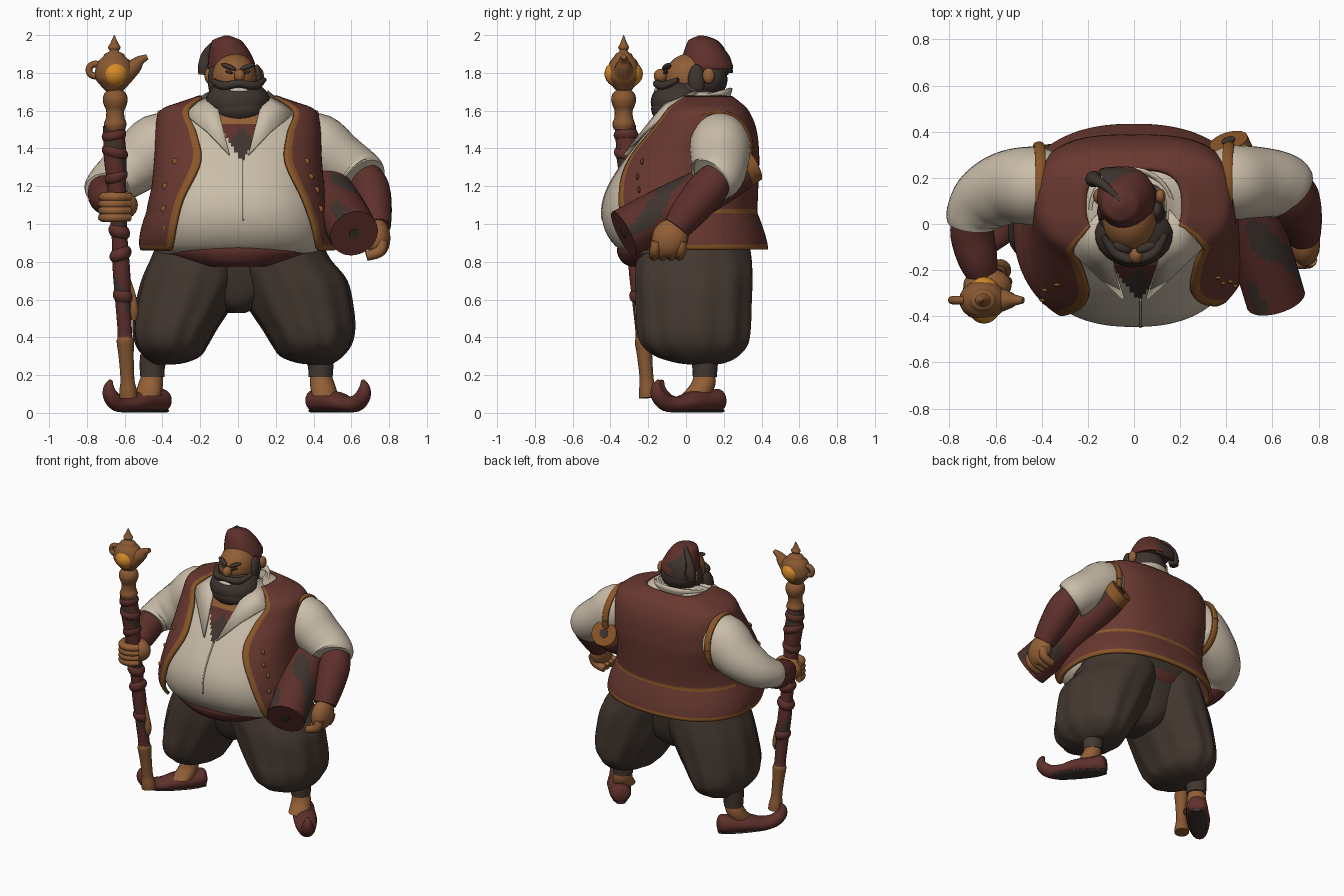
import bpy, bmesh, math
from mathutils import Vector, Matrix

if "Cube" in bpy.data.objects:
    bpy.data.objects.remove(bpy.data.objects["Cube"])

def mat(name, r, g, b):
    m = bpy.data.materials.new(name)
    m.diffuse_color = [((c / 255 + .055) / 1.055) ** 2.4 for c in (r, g, b)] + [1]
    m.use_nodes = True
    m.node_tree.nodes["Principled BSDF"].inputs["Base Color"].default_value = m.diffuse_color
    return m

RED, MAROON = mat("vest red", 104, 56, 48), mat("maroon", 94, 48, 43)
WHITE, PANTS = mat("cream cloth", 202, 189, 169), mat("dark brown cloth", 68, 56, 48)
SKIN, GOLD = mat("skin", 146, 95, 54), mat("gold trim", 138, 86, 40)
HAIR, FLAME = mat("hair", 62, 52, 46), mat("flame orange", 214, 140, 40)
BRONZE = mat("bronze", 136, 88, 50)

def make(name, bm, mats, rule=None, solid=0, angle=50):
    bmesh.ops.recalc_face_normals(bm, faces=bm.faces)
    bm.normal_update()
    if rule:
        for i, f in enumerate(bm.faces):
            f.material_index = int(rule(i, f.calc_center_median(), f.normal))
    me = bpy.data.meshes.new(name)
    bm.to_mesh(me)
    bm.free()
    for m in mats:
        me.materials.append(m)
    me.shade_smooth()
    me.set_sharp_from_angle(angle=math.radians(angle))
    o = bpy.data.objects.new(name, me)
    bpy.context.collection.objects.link(o)
    if solid:
        md = o.modifiers.new("thickness", "SOLIDIFY")
        md.thickness, md.offset = solid, 0
    return o

def spline(pts, k):
    out, n = [], len(pts)
    for i in range(n - 1):
        a, b, c, d = pts[max(i - 1, 0)], pts[i], pts[i + 1], pts[min(i + 2, n - 1)]
        for j in range(k):
            t = j / k
            out.append([.5 * (2 * q + (r - p) * t + (2 * p - 5 * q + 4 * r - s) * t * t
                        + (3 * q - p - 3 * r + s) * t ** 3) for p, q, r, s in zip(a, b, c, d)])
    return out + [list(pts[-1])]

def tube(name, pts, mats, n=20, k=4, ref=(0, 0, 1), ripple=0, rule=None, flat=False):
    """Smooth tube through points (x, y, z, radius[, second radius]); flat keeps the rings level."""
    rows = spline([p if len(p) == 5 else (*p, p[3]) for p in pts], k)
    c = [Vector(r[:3]) for r in rows]
    bm, rings = bmesh.new(), []
    for i, r in enumerate(rows):
        T = (c[min(i + 1, len(c) - 1)] - c[max(i - 1, 0)]).normalized()
        if flat:
            T, ref = Vector((0, 0, 1)), (0, 1, 0)
        side = T.cross(Vector(ref)).normalized()
        up = side.cross(T)
        ring = []
        for j in range(n):
            t = math.tau * j / n
            w = 1 + ripple * math.sin(11 * t) * math.sin(math.pi * i / (len(rows) - 1))
            ring.append(bm.verts.new(c[i] + side * (r[3] * w * math.cos(t)) + up * (r[4] * w * math.sin(t))))
        rings.append(ring)
    for p, q in zip(rings, rings[1:]):
        for j in range(n):
            bm.faces.new((p[j], p[(j + 1) % n], q[(j + 1) % n], q[j]))
    bm.faces.new(rings[0])
    bm.faces.new(rings[-1])
    return make(name, bm, mats, rule)

def grid(name, f, nu, nv, mats, rule=None, solid=0):
    bm = bmesh.new()
    v = [[bm.verts.new(f(i / nu, j / nv)) for i in range(nu + 1)] for j in range(nv + 1)]
    for j in range(nv):
        for i in range(nu):
            bm.faces.new((v[j][i], v[j][i + 1], v[j + 1][i + 1], v[j + 1][i]))
    return make(name, bm, mats, rule, solid)

def ball(name, c, r, m, rot=(0, 0, 0)):
    bm = bmesh.new()
    bmesh.ops.create_uvsphere(bm, u_segments=24, v_segments=14, radius=1)
    M = Matrix.Translation(c)
    for a, ax in zip(rot, "XYZ"):
        M = M @ Matrix.Rotation(math.radians(a), 4, ax)
    bm.transform(M @ Matrix.Diagonal((*r, 1)))
    return make(name, bm, [m])

# torso profile: height, front, back, half width
TORSO = spline([(.82, -.27, .30, .40), (.88, -.37, .33, .45), (.97, -.43, .345, .465), (1.08, -.445, .35, .455),
                (1.2, -.41, .355, .43), (1.36, -.31, .36, .415), (1.5, -.20, .345, .41), (1.595, -.14, .305, .385),
                (1.635, -.11, .265, .29), (1.67, -.08, .22, .19), (1.70, -.06, .18, .14)], 8)
P = .85

def lookup(table, z):
    for a, b in zip(table, table[1:]):
        if z <= b[0]:
            break
    t = min(max((z - a[0]) / (b[0] - a[0]), 0), 1)
    return [p + (q - p) * t for p, q in zip(a, b)]

def surf(z, t, off=0):
    _, yf, yb, hw = lookup(TORSO, z)
    c, s = math.cos(t), math.sin(t)
    p = P if s < 0 else P - .2 * min(max((z - 1.1) / .25, 0), 1)
    return Vector(((hw + off) * math.copysign(abs(c) ** p, c),
                   (yf + yb) / 2 + ((yb - yf) / 2 + off) * math.copysign(abs(s) ** p, s), z))

def angle_at(x, z):
    return math.acos(min(abs(x) / lookup(TORSO, z)[3], .93) ** (1 / P))

def on_front(x, z, off=0):
    a = angle_at(x, z)
    return surf(z, -a if x > 0 else math.pi + a, off)

def shirt_rule(i, c, n):
    x = abs(c.x - .02)
    if c.y > 0 and c.z < .95:
        return 4
    if c.y > .02 or c.z < 1.33 or x > (c.z - 1.33) * .62:
        return 0
    if x < .075 - abs(c.z - 1.42) * .8:
        return 3
    return 2 if c.z < 1.53 else 1
grid("shirt", lambda u, v: surf(.82 + .88 * v, u * math.tau), 220, 140, [WHITE, SKIN, MAROON, HAIR, PANTS], shirt_rule)
grid("shirt_placket", lambda u, v: on_front(.024 + .008 * u, 1.02 + .32 * v, .002), 1, 24, [WHITE], solid=.005)

# open vest with gold edging
EDGE = spline([(.85, -.32, .38), (1.0, -.31, .37), (1.13, -.28, .33), (1.33, -.19, .24),
               (1.48, -.21, .25), (1.6, -.25, .28), (1.68, -.16, .16)], 8)
def vest(u, v):
    z = .865 + .805 * v
    _, xl, xr = lookup(EDGE, z)
    t0, t1 = -angle_at(xr, z), math.pi + angle_at(xl, z)
    t = t0 + (t1 - t0) * u
    flare = max(0, (1.06 - z) / .19) * (.045 + .035 * math.sin(t))
    return surf(z, t, .018 + flare)
def vest_rule(i, c, n):
    col, row = i % 100, i // 100
    return col < 2 or col > 97 or row < 2 or (15 <= row < 17 and c.y > .1)
grid("vest", vest, 100, 64, [RED, GOLD], vest_rule, .02)
for x, z in [(-.36, 1.2), (-.31, 1.33), (-.37, 1.08), (-.36, .98), (.39, 1.18), (.34, 1.33), (.41, 1.08), (.36, 1.25)]:
    ball("vest_spot", on_front(x, z, .027), (.018, .008, .018), GOLD)

# sash and shirt collar
tube("sash", [(0, -.02, .775, .24, .28), (0, -.02, .80, .345, .32), (0, -.02, .85, .425, .345),
              (0, -.02, .89, .42, .34)], [MAROON], n=48, flat=True)
def collar(u, v):
    t = math.radians(-50 + 280 * u)
    r = .15 + .03 * v
    return (-.01 + r * math.cos(t), .06 + r * math.sin(t), 1.61 + v * (.06 + .05 * math.sin(t)))
grid("collar", collar, 32, 4, [WHITE], solid=.015)
for s in (-1, 1):
    bm = bmesh.new()
    q = [(.15, .06, 1.70), (.29, -.10, 1.585), (.17, -.215, 1.49), (.05, -.325, 1.365), (.12, -.10, 1.65)]
    vs = [bm.verts.new((.005 + s * x, y, z)) for x, y, z in q]
    for a, b in ((0, 1), (1, 2), (2, 3)):
        bm.faces.new((vs[a], vs[b], vs[4]))
    make("lapel", bm, [WHITE], solid=.018)

# baggy trousers, cuffs, ankles and curled shoes
tube("trouser_seat", [(-.01, .05, .53, .05, .12), (-.005, .05, .575, .15, .18), (0, .05, .66, .3, .22),
                      (0, .045, .78, .40, .25), (0, .04, .92, .41, .28)], [PANTS], n=40, flat=True)
for s, dx, w in ((-1, 0, 1), (1, .04, 1.1)):
    X = lambda x: s * (x + dx)
    tube("trouser_leg", [(s * .19, .045, .92, .23 * w, .285), (s * .21, .045, .82, .25 * w, .305), (X(.24), .045, .7, .27 * w, .31),
                         (X(.295), .045, .55, .25 * w, .305), (X(.335), .045, .44, .22 * w, .30), (X(.35), .05, .36, .19 * w, .28),
                         (X(.35), .06, .30, .15 * w, .22), (X(.37), .08, .265, .09 * w, .13), (X(.40), .09, .255, .04, .05)],
         [PANTS], n=66, k=5, flat=True, ripple=.024)
    F = lambda x: s * x - .008
    tube("trouser_cuff", [(F(.43), .1, .31, .08), (F(.445), .1, .25, .068), (F(.445), .1, .19, .064)], [PANTS], flat=True)
    tube("ankle", [(F(.445), .1, .21, .055), (F(.455), .09, .15, .066), (F(.47), .05, .09, .07, .08)], [SKIN], flat=True)
    d = Vector((-.68, -.73, 0)) if s < 0 else Vector((.63, -.78, 0))
    path = [(-.075, .07, .03, .035), (-.05, .068, .066, .06), (.04, .06, .074, .058), (.13, .058, .078, .055),
            (.22, .045, .068, .042), (.30, .052, .05, .044), (.352, .09, .042, .04), (.365, .135, .03, .028),
            (.35, .172, .01, .01)]
    h = Vector((-.435 if s < 0 else .44, .13, 0))
    tube("shoe", [(*(h + d * a)[:2], z, r, t) for a, z, r, t in path], [MAROON], ref=-d * .35 + Vector((0, 0, .5)))
    tube("shoe_sole", [(*(h + d * a)[:2], z, r, .011) for a, z, r in
                       ((-.07, .012, .03), (0, .012, .055), (.13, .012, .06), (.26, .014, .045), (.32, .03, .02))], [HAIR])

# sleeves, armhole trim, forearms and hands
tube("right_sleeve", [(-.33, .165, 1.42, .14, .15), (-.42, .165, 1.405, .17, .18), (-.54, .16, 1.315, .16, .155),
                      (-.64, .11, 1.24, .145, .13), (-.69, .045, 1.20, .125, .105), (-.70, .0, 1.18, .11, .095)], [WHITE], n=28)
tube("left_sleeve", [(.33, .18, 1.43, .13, .15), (.42, .18, 1.415, .16, .17), (.53, .18, 1.34, .155, .15),
                     (.61, .175, 1.285, .145, .14), (.65, .155, 1.25, .145, .135), (.665, .14, 1.235, .13, .125)], [WHITE], n=28)
for s in (-1, 1):
    ring = [(s * (.412 - .008 * math.sin(a)), .168 + .176 * math.cos(a), 1.40 + .19 * math.sin(a), .014, .024)
            for a in [math.tau * i / 16 for i in range(17)]]
    tube("armhole_trim", ring, [GOLD], n=10, ref=(1, 0, 0))
tube("right_forearm", [(-.70, .04, 1.19, .09), (-.70, -.05, 1.15, .095), (-.675, -.16, 1.125, .085),
                       (-.65, -.24, 1.10, .06)], [MAROON])
tube("left_forearm", [(.675, .17, 1.25, .09), (.70, .11, 1.18, .105), (.72, .02, 1.07, .095),
                      (.735, -.05, .98, .075)], [MAROON], ref=(1, 0, 0))
ball("right_hand", (-.635, -.265, 1.10), (.105, .075, .085), SKIN)
for i in range(4):
    z = 1.035 + .036 * i
    tube("right_finger", [(-.72, -.27, z, .022), (-.70, -.335, z, .026), (-.64, -.355, z, .026), (-.575, -.32, z, .022)],
         [SKIN], n=10)
ball("left_hand", (.742, -.085, .925), (.065, .095, .105), SKIN, (-30, 0, 0))
for i in range(4):
    y = -.02 - .045 * i
    tube("left_finger", [(.765, y, .91, .03), (.75, y - .01, .855, .03), (.68, y - .015, .83, .026)],
         [SKIN], n=10, ref=(0, 1, 0))

# rolled rug under the arm
a, b = Vector((.615, -.33, .95)), Vector((.41, .36, 1.31))
ax = (b - a).normalized()
tube("rolled_rug", [(*a, .13), (*a.lerp(b, .35), .13), (*a.lerp(b, .7), .115), (*b, .085)], [MAROON, HAIR, GOLD], n=40, k=14,
     rule=lambda i, c, n: 2 if (c - b).dot(ax) > -.06 else
     abs(n.dot(ax)) < .7 and math.sin(22 * c.x + 17 * c.z) * math.sin(19 * c.y - 13 * c.z) > .45)
for p, s, r in ((a, -1, .026), (b, 1, .03)):
    tube("rug_hole", [(*p, r), (*(p + ax * s * .006), r)], [HAIR], k=1)

# staff with wrapped cloth and lamp head
S0, S1 = Vector((-.58, -.20, .08)), Vector((-.665, -.33, 1.62))
def st(z, r):
    return (*S0.lerp(S1, (z - .08) / 1.54)[:2], z, r)
tube("staff", [st(z, r) for z, r in ((.08, .048), (.12, .046), (.18, .037), (.3, .04), (.38, .046), (.42, .038), (.6, .042),
     (.75, .046), (.9, .042), (1.0, .044), (1.2, .05), (1.35, .06), (1.45, .057), (1.52, .056))],
     [BRONZE, MAROON, HAIR], ref=(0, 1, 0), k=6,
     rule=lambda i, c, n: 0 if c.z < .4 else 2 if math.sin(17 * c.z + 25 * c.x) > .75 else 1)
for z, r, tilt in ((.62, .055, 25), (.84, .062, -30), (.96, .06, 25), (1.25, .064, -25), (1.38, .072, 20), (1.47, .066, -15)):
    ball("staff_wrap", st(z, r)[:3], (r, r, .045), MAROON, (0, tilt, 0))
tube("staff_tassel", [(-.585, -.24, .72, .012), (-.555, -.25, .62, .014), (-.55, -.25, .54, .024), (-.55, -.25, .49, .012)],
     [BRONZE], n=8, ref=(0, 1, 0))
tube("staff_collar", [(-.65, -.33, z, r) for z, r in ((1.5, .052), (1.53, .06), (1.56, .05), (1.6, .048), (1.63, .06), (1.66, .066),
     (1.69, .058), (1.71, .04), (1.73, .045))], [BRONZE], ref=(0, 1, 0))
tube("lamp", [(-.655, -.33, z, r, r * .85) for z, r in ((1.70, .04), (1.73, .07), (1.77, .1), (1.82, .1), (1.86, .085),
     (1.885, .06), (1.90, .05), (1.915, .025), (1.935, .034), (1.955, .022), (2.0, .002))], [BRONZE], ref=(0, 1, 0))
ball("lamp_flame", (-.65, -.33, 1.795), (.08, .102, .08), FLAME)
tube("lamp_spout", [(-.60, -.33, 1.80, .06), (-.55, -.33, 1.835, .042), (-.52, -.33, 1.865, .026), (-.48, -.33, 1.885, .014)],
     [BRONZE], n=12, ref=(0, 1, 0))
tube("lamp_handle", [(-.755 + .034 * math.cos(t), -.33, 1.815 + .032 * math.sin(t), .018)
                     for t in [math.tau * i / 10 for i in range(11)]], [BRONZE], n=8, ref=(0, 1, 0))

# head, beard and face
tube("neck", [(0, .06, 1.55, .15), (-.01, .05, 1.63, .13), (-.02, .05, 1.72, .11)], [SKIN], ref=(0, 1, 0))
ball("head", (-.02, .03, 1.775), (.12, .145, .13), SKIN)
ball("hair_back", (-.025, .115, 1.765), (.13, .105, .10), HAIR)
ball("beard", (.0, -.035, 1.645), (.172, .152, .12), HAIR)
ball("chin_beard", (.005, -.085, 1.61), (.14, .10, .08), HAIR)
ball("jaw_beard", (-.01, .03, 1.69), (.145, .11, .085), HAIR)
ball("nose", (.008, -.135, 1.785), (.03, .036, .036), SKIN)
ball("teeth", (.005, -.156, 1.708), (.048, .014, .012), WHITE)
tube("mustache", [(-.135, -.05, 1.76, .012), (-.08, -.125, 1.732, .024), (.005, -.155, 1.744, .02),
                  (.09, -.12, 1.732, .024), (.14, -.04, 1.765, .012)], [HAIR], n=10)
for s in (-1, 1):
    ball("sideburn", (-.015 + s * .115, .055, 1.76), (.03, .045, .085), HAIR)
    ball("ear", (-.02 + s * .135, .12, 1.785), (.022, .032, .042), SKIN)
    ball("eyebrow", (s * .05, -.102, 1.832), (.045, .02, .014), HAIR, (0, -s * 22, s * 20))
    ball("eye", (s * .047, -.107, 1.803), (.022, .012, .007), HAIR, (0, -s * 15, s * 15))

# fez with tassel
tube("fez", [(-.035, .115, 1.82, .125, .135), (-.035, .11, 1.85, .125, .135), (-.045, .10, 1.91, .108, .112),
             (-.058, .09, 1.965, .082), (-.06, .085, 1.98, .06), (-.06, .08, 1.998, .012)], [MAROON], n=24, flat=True)
tube("tassel", [(-.06, .10, 1.985, .012), (-.12, .16, 1.955, .018), (-.165, .19, 1.90, .026), (-.175, .195, 1.84, .036),
                (-.18, .195, 1.79, .03)], [HAIR], n=10, ref=(0, 1, 0))
tube("fez_flap", [(-.06, .16, 1.94, .05, .012), (-.07, .22, 1.88, .08, .014), (-.07, .235, 1.80, .08, .014)],
     [HAIR], n=12, ref=(0, 1, 0))
